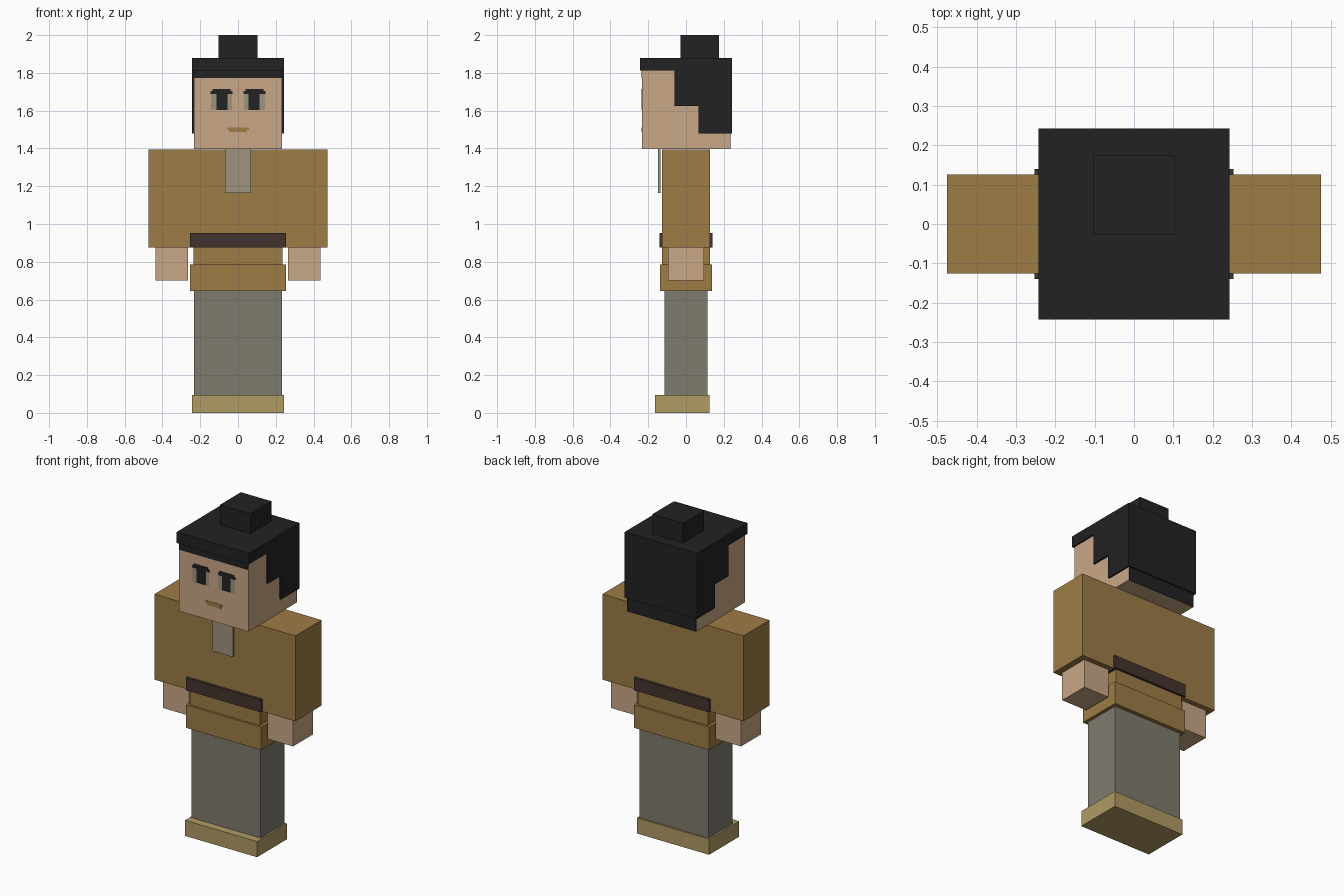
import bpy, bmesh

if "Cube" in bpy.data.objects:
    bpy.data.objects.remove(bpy.data.objects["Cube"])


def material(name, hex_code):
    """Flat material from an sRGB hex code, stored as linear values."""
    m = bpy.data.materials.new(name)
    rgb = [int(hex_code[i:i + 2], 16) / 255 for i in (0, 2, 4)]
    m.diffuse_color = [c / 12.92 if c <= 0.04045 else ((c + 0.055) / 1.055) ** 2.4
                       for c in rgb] + [1]
    m.use_nodes = True
    m.node_tree.nodes["Principled BSDF"].inputs["Base Color"].default_value = m.diffuse_color
    return m


SKIN = material("skin", "C9A786")
BLACK = material("black_hair", "222222")
ROBE = material("ochre_cloth", "9E7C46")
TROUSERS = material("grey_cloth", "7F7B6E")
SHOES = material("straw", "B09B64")
BELT = material("dark_brown", "43342E")
PALE = material("pale_grey", "9F947E")


def box(name, x, y, z, mat):
    """Box from (min, max) ranges on each axis."""
    bm = bmesh.new()
    bmesh.ops.create_cube(bm, size=1)
    for v in bm.verts:
        v.co = [r[0] if c < 0 else r[1] for c, r in zip(v.co, (x, y, z))]
    mesh = bpy.data.meshes.new(name)
    bm.to_mesh(mesh)
    bm.free()
    mesh.materials.append(mat)
    ob = bpy.data.objects.new(name, mesh)
    bpy.context.collection.objects.link(ob)
    return ob


def sym(half):
    return (-half, half)


def mirrored(name, x, y, z, mat):
    """Matching boxes on both sides of x = 0."""
    box(name + "_left", x, y, z, mat)
    box(name + "_right", (-x[1], -x[0]), y, z, mat)


def prism(name, profile, half, mat):
    """Side profile in (y, z) extruded across x."""
    bm = bmesh.new()
    face = bm.faces.new([bm.verts.new((-half, y, z)) for y, z in profile])
    ext = bmesh.ops.extrude_face_region(bm, geom=[face])["geom"]
    bmesh.ops.translate(bm, vec=(2 * half, 0, 0),
                        verts=[g for g in ext if isinstance(g, bmesh.types.BMVert)])
    bmesh.ops.recalc_face_normals(bm, faces=bm.faces[:])
    mesh = bpy.data.meshes.new(name)
    bm.to_mesh(mesh)
    bm.free()
    mesh.materials.append(mat)
    bpy.context.collection.objects.link(bpy.data.objects.new(name, mesh))


# Legs and feet
box("shoes", sym(0.243), (-0.163, 0.125), (0, 0.095), SHOES)
box("trousers", sym(0.233), sym(0.115), (0.095, 0.645), TROUSERS)

# Clothing
box("robe_skirt", sym(0.253), sym(0.138), (0.645, 0.785), ROBE)
box("robe_waist", sym(0.235), sym(0.126), (0.785, 0.875), ROBE)
box("robe_top_and_sleeves", sym(0.475), sym(0.126), (0.875, 1.395), ROBE)
box("belt", sym(0.253), sym(0.14), (0.875, 0.952), BELT)
box("collar", sym(0.068), (-0.147, -0.136), (1.165, 1.397), PALE)

# Hands
mirrored("hand", (0.265, 0.437), sym(0.095), (0.70, 0.875), SKIN)

# Head and stepped hair
box("head", sym(0.233), sym(0.233), (1.397, 1.82), SKIN)
prism("hair", [(-0.243, 1.88), (-0.243, 1.813), (-0.06, 1.813), (-0.06, 1.625),
               (0.067, 1.625), (0.067, 1.48), (0.243, 1.48), (0.243, 1.88)], 0.243, BLACK)
box("hair_bun", sym(0.103), (-0.028, 0.175), (1.88, 2.0), BLACK)
box("fringe", sym(0.233), (-0.235, -0.23), (1.772, 1.815), BLACK)
box("nape_hair", sym(0.233), (0.23, 0.235), (1.397, 1.485), BLACK)

# Face plates
mirrored("eye_white", (0.032, 0.143), (-0.235, -0.23), (1.603, 1.69), PALE)
mirrored("pupil", (0.056, 0.115), (-0.236, -0.23), (1.603, 1.69), BLACK)
mirrored("brow", (0.03, 0.145), (-0.236, -0.23), (1.688, 1.703), BLACK)
mirrored("brow_top", (0.04, 0.135), (-0.236, -0.23), (1.703, 1.714), BLACK)
box("mouth", sym(0.048), (-0.235, -0.23), (1.487, 1.512), ROBE)
box("mouth_line", sym(0.058), (-0.235, -0.23), (1.501, 1.509), ROBE)
